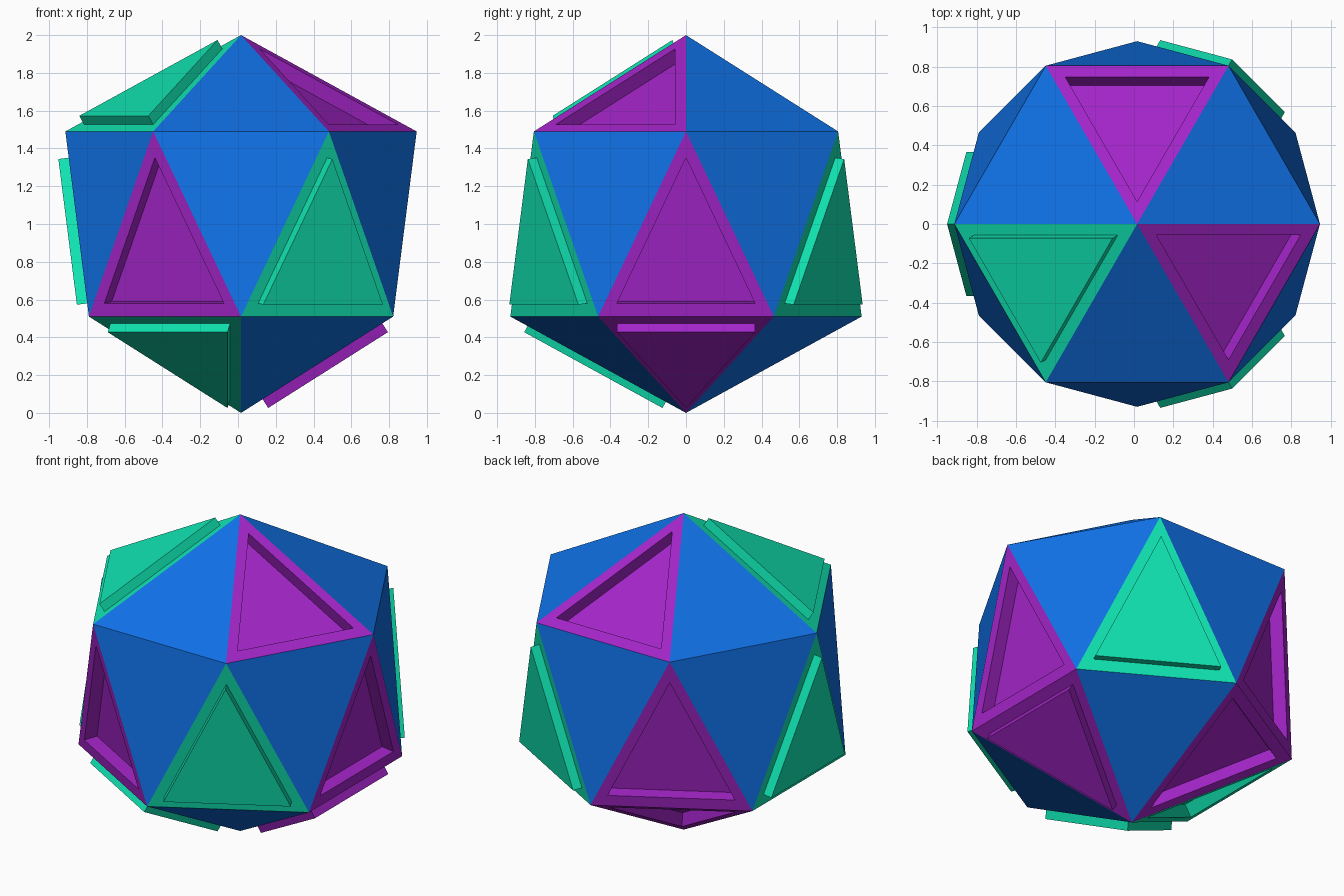
import bpy, bmesh, math
from mathutils import Vector

if "Cube" in bpy.data.objects:
    bpy.data.objects.remove(bpy.data.objects["Cube"])

RADIUS, RING_LOW, RING_HIGH, OFFSET_X = 0.93, 0.51, 1.49, 0.016
PANEL_SCALE, RAISE, SINK = 0.787, 0.055, -0.08

# Materials
COLOURS = {"blue": (0.005, 0.165, 0.79, 1),
           "green": (0.005, 0.76, 0.435, 1),
           "purple": (0.367, 0.018, 0.578, 1)}
mesh = bpy.data.meshes.new("faceted_ball")
for name, rgba in COLOURS.items():
    mat = bpy.data.materials.new(name)
    mat.diffuse_color = rgba
    mat.use_nodes = True
    mat.node_tree.nodes["Principled BSDF"].inputs["Base Color"].default_value = mat.diffuse_color
    mesh.materials.append(mat)
SLOT = {name: i for i, name in enumerate(COLOURS)}

# Panels by band and sector: colour and depth
PANELS = {("top", 1): ("purple", SINK), ("top", 3): ("green", RAISE), ("top", 5): ("purple", SINK),
          ("bottom", 0): ("purple", RAISE), ("bottom", 2): ("purple", SINK),
          ("bottom", 3): ("green", SINK), ("bottom", 4): ("green", RAISE)}
for k in range(6):
    PANELS["side", k] = ("green", RAISE) if k % 2 else ("purple", SINK)

bm = bmesh.new()


def ring(z, start):
    return [bm.verts.new((OFFSET_X + RADIUS * math.cos(math.radians(start + 60 * k)),
                          RADIUS * math.sin(math.radians(start + 60 * k)), z)) for k in range(6)]


def extrude(face):
    return bmesh.ops.extrude_discrete_faces(bm, faces=[face])["faces"][0]


# Body: two poles and two twisted six-sided rings
north = bm.verts.new((OFFSET_X, 0, 2))
south = bm.verts.new((OFFSET_X, 0, 0))
high, low = ring(RING_HIGH, 0), ring(RING_LOW, 30)
faces = {}
for k in range(6):
    n = (k + 1) % 6
    faces["top", k] = bm.faces.new((north, high[k], high[n]))
    faces["side", k] = bm.faces.new((high[k], low[k - 1], low[k]))
    faces["gap", k] = bm.faces.new((low[k], high[n], high[k]))
    faces["bottom", k] = bm.faces.new((south, low[k], low[k - 1]))
bm.normal_update()

# Triangular panels: inset border, then raised or sunken centre
for key, (colour, depth) in PANELS.items():
    face = faces[key]
    face.material_index = SLOT[colour]
    normal, centre = Vector(face.normal), face.calc_center_median()
    face = extrude(face)
    for v in face.verts:
        v.co = centre + (v.co - centre) * PANEL_SCALE
    face = extrude(face)
    for v in face.verts:
        v.co += normal * depth

bm.normal_update()
bm.to_mesh(mesh)
bm.free()
ball = bpy.data.objects.new("faceted_ball", mesh)
bpy.context.collection.objects.link(ball)
